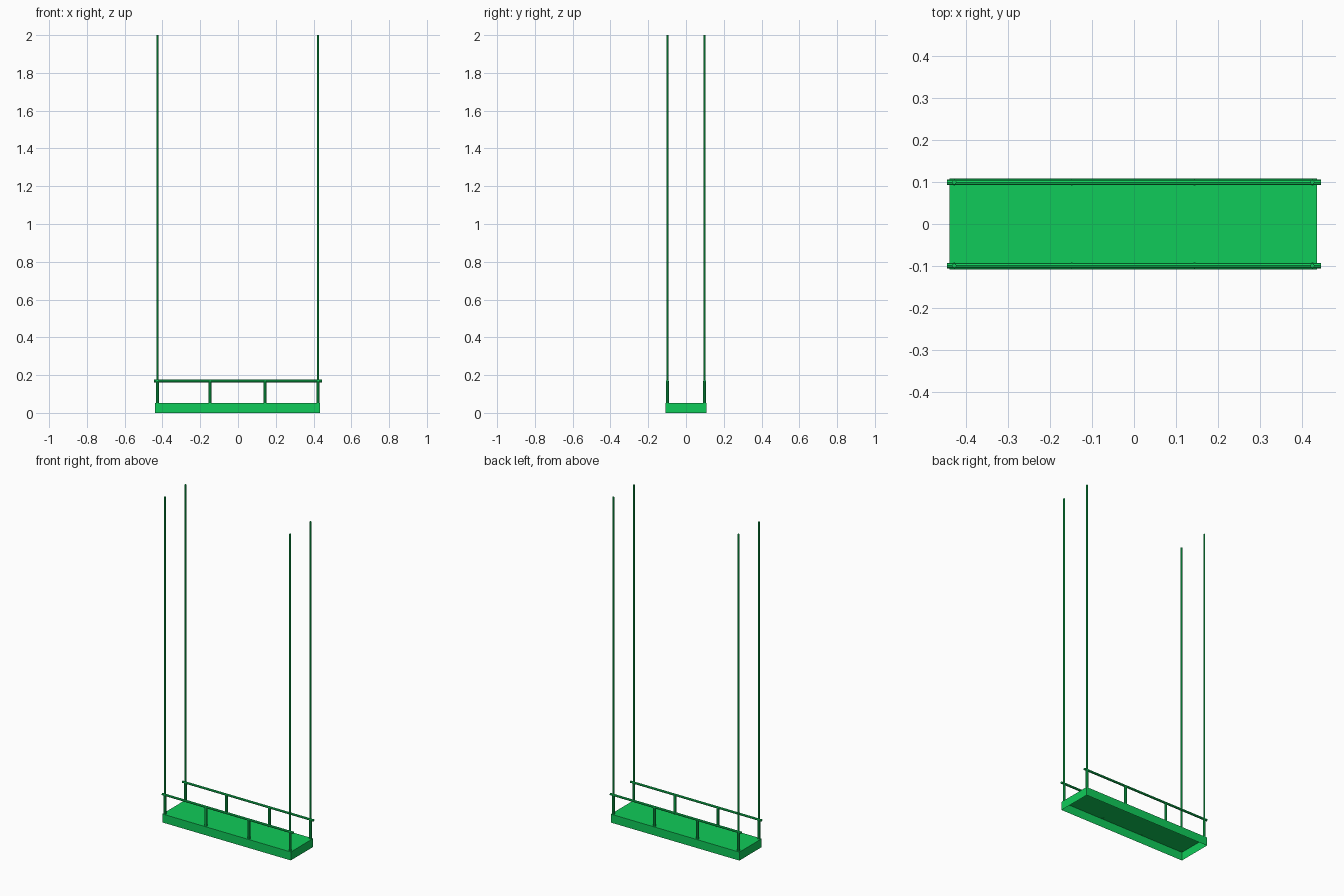
import bpy, bmesh
from mathutils import Vector

if "Cube" in bpy.data.objects:
    bpy.data.objects.remove(bpy.data.objects["Cube"])

green = bpy.data.materials.new("green_paint")
green.diffuse_color = (0.005, 0.6, 0.1, 1)
green.use_nodes = True
green.node_tree.nodes["Principled BSDF"].inputs["Base Color"].default_value = green.diffuse_color


def finish(obj, name):
    obj.name = name
    obj.data.materials.append(green)
    return obj


def rod(name, start, end, radius, sides=8):
    a, b = Vector(start), Vector(end)
    d = b - a
    bpy.ops.mesh.primitive_cylinder_add(
        vertices=sides, radius=radius, depth=d.length, location=(a + b) / 2,
        rotation=d.to_track_quat('Z', 'Y').to_euler())
    obj = bpy.context.object
    bpy.ops.object.shade_smooth_by_angle()
    return finish(obj, name)


DECK_TOP = 0.052
RAIL_Z = 0.169
RAIL_Y = 0.099

# Platform: thin box, open underneath
bm = bmesh.new()
bmesh.ops.create_cube(bm, size=1)
bmesh.ops.scale(bm, vec=(0.874, 0.217, DECK_TOP), verts=bm.verts)
bmesh.ops.translate(bm, vec=(-0.002, 0.0, DECK_TOP / 2), verts=bm.verts)
bottom = [f for f in bm.faces if f.normal.z < -0.5]
bmesh.ops.delete(bm, geom=bottom, context='FACES_ONLY')
mesh = bpy.data.meshes.new("platform")
bm.to_mesh(mesh)
bm.free()
platform = bpy.data.objects.new("platform", mesh)
bpy.context.collection.objects.link(platform)
finish(platform, "platform")

for side, y in (("front", -RAIL_Y), ("back", RAIL_Y)):
    # Handrail
    rod(f"{side}_rail", (-0.445, y, RAIL_Z), (0.445, y, RAIL_Z), 0.0068)
    # Rail posts
    for i, x in enumerate((-0.427, -0.148, 0.144, 0.424)):
        rod(f"{side}_post_{i + 1}", (x, y, DECK_TOP - 0.002), (x, y, RAIL_Z), 0.0078)
    # Suspension cables
    for end, x in (("left", -0.427), ("right", 0.424)):
        rod(f"{side}_{end}_cable", (x, y, RAIL_Z), (x, y, 2.0), 0.0052)
